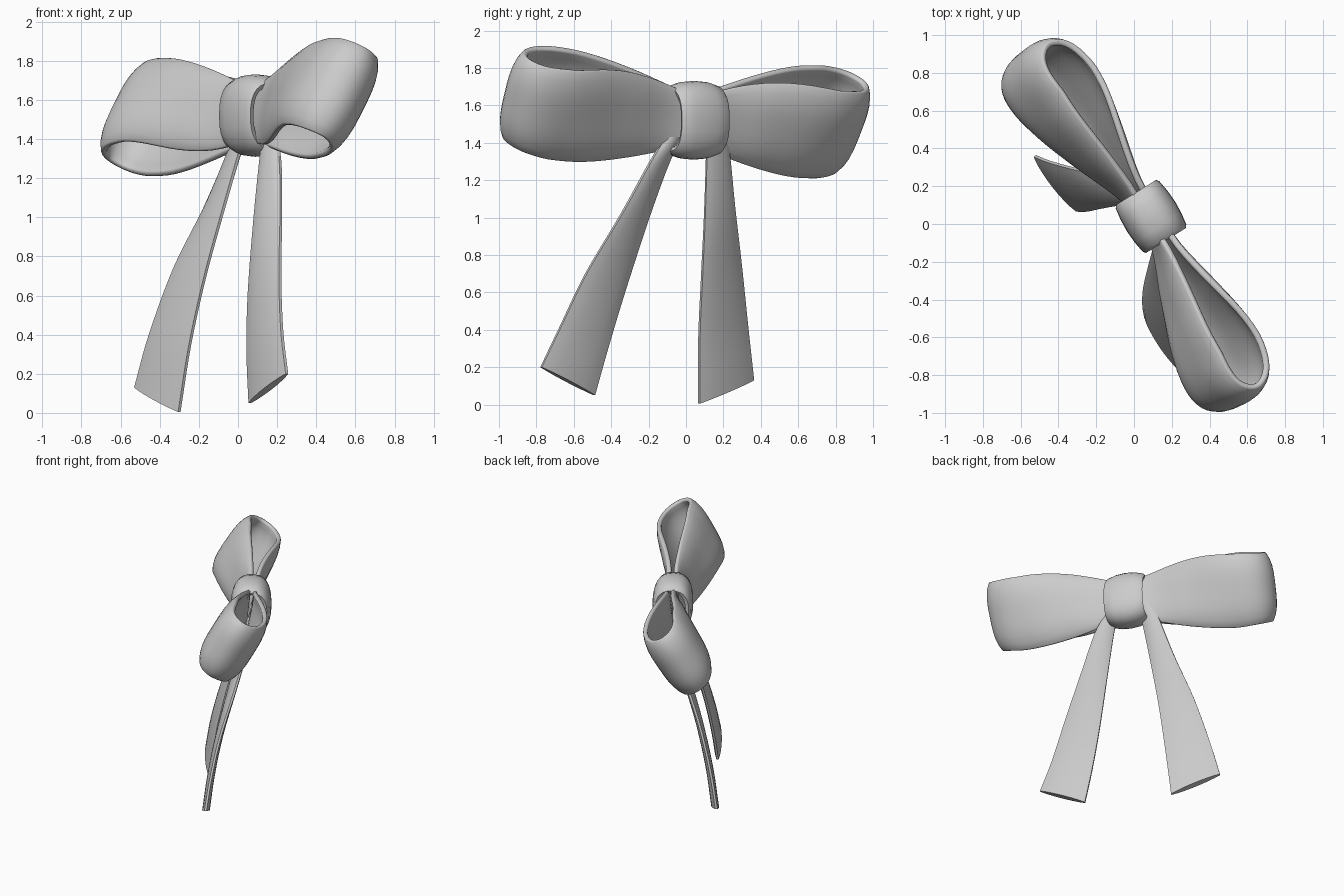
import bpy, bmesh, math
from mathutils import Vector

cube = bpy.data.objects.get("Cube")
if cube:
    bpy.data.objects.remove(cube, do_unlink=True)

GREY = (0.6, 0.6, 0.6, 1.0)
mat = bpy.data.materials.new("ribbon_grey")
mat.use_nodes = True
mat.diffuse_color = GREY
bsdf = mat.node_tree.nodes["Principled BSDF"]
bsdf.inputs["Base Color"].default_value = GREY
bsdf.inputs["Roughness"].default_value = 0.6

KNOT = Vector((0.09, 0.04, 1.52))
UP = Vector((0, 0, 1))


def smooth_path(pts, steps):
    """Catmull-Rom samples through a short list of points."""
    pts = [Vector(p) for p in pts]
    ext = [2 * pts[0] - pts[1]] + pts + [2 * pts[-1] - pts[-2]]
    out = []
    for i in range(1, len(ext) - 2):
        a, b, c, d = ext[i - 1:i + 3]
        for s in range(steps):
            t = s / steps
            out.append(0.5 * (2 * b + (c - a) * t + (2 * a - 5 * b + 4 * c - d) * t * t
                              + (3 * b - a - 3 * c + d) * t ** 3))
    return out + [pts[-1]]


def grid_object(name, rows, tube=False, ring=False, thickness=0.0):
    """Skin rows of points; tube joins each row's ends, ring joins last row to first."""
    bm = bmesh.new()
    grid = [[bm.verts.new(p) for p in row] for row in rows]
    count, n = len(grid), len(grid[0])
    for i in range(count if ring else count - 1):
        r0, r1 = grid[i], grid[(i + 1) % count]
        for j in range(n if tube else n - 1):
            k = (j + 1) % n
            bm.faces.new((r0[j], r0[k], r1[k], r1[j]))
    if tube and not ring:
        bm.faces.new(grid[0])
        bm.faces.new(grid[-1])
    bmesh.ops.recalc_face_normals(bm, faces=bm.faces)
    mesh = bpy.data.meshes.new(name)
    bm.to_mesh(mesh)
    bm.free()
    mesh.materials.append(mat)
    ob = bpy.data.objects.new(name, mesh)
    bpy.context.collection.objects.link(ob)
    if thickness:
        sol = ob.modifiers.new("Thickness", 'SOLIDIFY')
        sol.thickness = thickness
        sol.offset = 0
        bev = ob.modifiers.new("Rounded edge", 'BEVEL')
        bev.width = 0.012
        bev.segments = 2
        bev.limit_method = 'ANGLE'
        bev.angle_limit = math.radians(50)
    bpy.ops.object.select_all(action='DESELECT')
    ob.select_set(True)
    bpy.context.view_layer.objects.active = ob
    bpy.ops.object.shade_smooth_by_angle(angle=math.radians(50))


def strip_width(u):
    """Ribbon width: narrow at the knot, widest in the loop, easing in at the end."""
    t = min(max(u / 0.75, 0), 1)
    return 0.25 + 0.29 * math.sin(t * math.pi / 2) - 0.15 * max(0, u - 0.85)


def bow_loop(name, direction, tilt, rise, side_v):
    """Cushioned teardrop ribbon loop, rolled about its own axis."""
    d = Vector(direction + (0,)).normalized()
    v = Vector((-d.y, d.x, 0)) * side_v
    half = [(0.0, 0.03), (0.2, 0.035), (0.45, 0.085), (0.7, 0.135), (0.9, 0.14), (1.02, 0.095)]
    outline = [(a, b, 0) for a, b in half] + [(1.07, 0, 0)] + [(a, -b, 0) for a, b in reversed(half)]
    path = smooth_path(outline, 4)
    rows = []
    for i, p in enumerate(path):
        run = path[min(i + 1, len(path) - 1)] - path[max(i - 1, 0)]
        normal = Vector((-run.y, run.x)).normalized()
        roll = math.radians(tilt) * min(1, 0.2 + p.x)
        across = v * math.cos(roll) - UP * math.sin(roll)
        along = UP * math.cos(roll) + v * math.sin(roll)
        puff = min(1, p.x / 0.4)
        # the higher wall's lower edge is cut a little shorter
        lift = max(0, -p.y / 0.14) * 0.25 * math.sin(math.pi * min(1, p.x / 1.07))
        row = []
        for k in range(11):
            q = k / 5 - 1
            # wall bulges outward, rims turn inward
            bulge = puff * (0.022 - 0.045 * abs(q) ** 3.5)
            a, b = p.x + normal.x * bulge, p.y + normal.y * bulge
            reach = strip_width(p.x) / 2 * q * (1 - lift if q < 0 else 1)
            row.append(KNOT + d * a + across * b + UP * rise * p.x + along * reach)
        rows.append(row)
    grid_object(name, rows, thickness=0.034)


# Two loops
bow_loop("loop_right", (-0.615, 0.79), 32, -0.01, -1)
bow_loop("loop_left", (0.43, -0.90), 29, 0.11, 1)


def tail(name, inner, outer):
    """Hanging ribbon spanned between two edge curves, with a cushioned section."""
    rows = []
    for a, b in zip(smooth_path(inner, 5), smooth_path(outer, 5)):
        out = (b - a).cross(UP).normalized()
        if out.x < 0:
            out = -out
        front, back = [], []
        for k in range(9):
            depth = 0.008 + 0.02 * math.sin(math.pi * k / 8) ** 0.7 if 0 < k < 8 else 0.008
            front.append(a.lerp(b, k / 8) + out * depth)
            back.append(a.lerp(b, k / 8) - out * depth)
        rows.append(front + back[::-1])
    grid_object(name, rows, tube=True)


# Two hanging tails
tail("tail_right",
     [(0.05, 0.11, 1.45), (0.015, 0.11, 1.35), (-0.08, 0.10, 1.02), (-0.17, 0.085, 0.69),
      (-0.245, 0.07, 0.35), (-0.30, 0.07, 0.005)],
     [(0.00, 0.20, 1.45), (-0.04, 0.23, 1.35), (-0.17, 0.26, 1.05), (-0.325, 0.295, 0.74),
      (-0.45, 0.33, 0.40), (-0.525, 0.36, 0.13)])
tail("tail_left",
     [(0.13, -0.02, 1.43), (0.115, -0.09, 1.30), (0.085, -0.20, 1.00), (0.055, -0.33, 0.60),
      (0.05, -0.42, 0.30), (0.06, -0.49, 0.05)],
     [(0.18, -0.11, 1.43), (0.215, -0.19, 1.30), (0.22, -0.345, 1.02), (0.215, -0.535, 0.70),
      (0.225, -0.67, 0.42), (0.25, -0.775, 0.20)])

# Knot: barrel-shaped band wrapped round the middle
axis = Vector((-0.53, 0.85, 0)).normalized()
side = Vector((0.85, 0.53, 0)).normalized()
profile = [(-0.15, 0.125, 0.165), (-0.135, 0.136, 0.185), (-0.07, 0.146, 0.205), (0, 0.15, 0.211),
           (0.07, 0.146, 0.205), (0.135, 0.136, 0.185), (0.15, 0.125, 0.165),
           (0.14, 0.10, 0.145), (0, 0.10, 0.155), (-0.14, 0.10, 0.145)]
SEGMENTS = 28
rows = []
for i in range(SEGMENTS):
    a = 2 * math.pi * i / SEGMENTS
    c, s = math.cos(a), math.sin(a)
    # squarish oval section
    c = math.copysign(abs(c) ** 0.8, c)
    s = math.copysign(abs(s) ** 0.8, s)
    rows.append([KNOT + axis * u + side * rx * c + UP * rz * s for u, rx, rz in profile])
grid_object("knot", rows, tube=True, ring=True)
